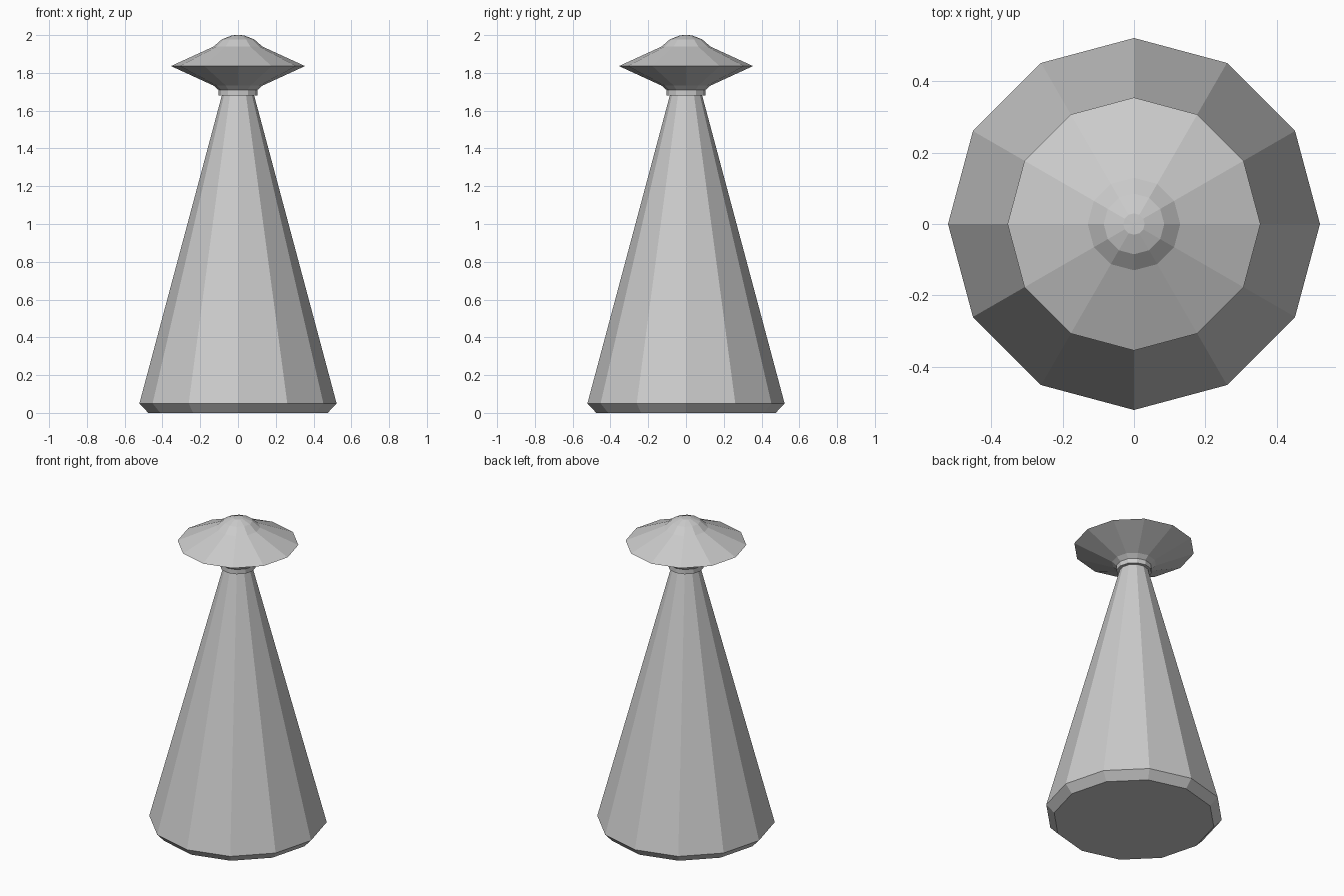
import bpy, bmesh
from math import cos, sin, tau

if "Cube" in bpy.data.objects:
    bpy.data.objects.remove(bpy.data.objects["Cube"])

SIDES = 12


def lathe(name, profile):
    """Closed faceted solid from (radius, height) points, bottom to top."""
    bm = bmesh.new()
    rings = [[bm.verts.new((r * cos(tau * i / SIDES), r * sin(tau * i / SIDES), z))
              for i in range(SIDES)] for r, z in profile]
    for low, high in zip(rings, rings[1:]):
        for i in range(SIDES):
            j = (i + 1) % SIDES
            bm.faces.new((low[i], low[j], high[j], high[i]))
    bm.faces.new(rings[0][::-1])
    bm.faces.new(rings[-1])
    mesh = bpy.data.meshes.new(name)
    bm.to_mesh(mesh)
    bm.free()
    obj = bpy.data.objects.new(name, mesh)
    bpy.context.collection.objects.link(obj)
    return obj


# Tapered body with a chamfered foot
lathe("body", [(0.475, 0), (0.522, 0.05), (0.083, 1.69)])

# Neck ring
lathe("collar", [(0.104, 1.68), (0.104, 1.72)])

# Wide-brimmed head: the underside repeats the domed top
top = [(0.13, 0.103), (0.085, 0.142), (0.03, 0.163)]
rim_z = 1.836
lathe("head", [(r, rim_z - h) for r, h in reversed(top)]
      + [(0.355, rim_z)] + [(r, rim_z + h) for r, h in top] + [(0.001, 2.0)])
